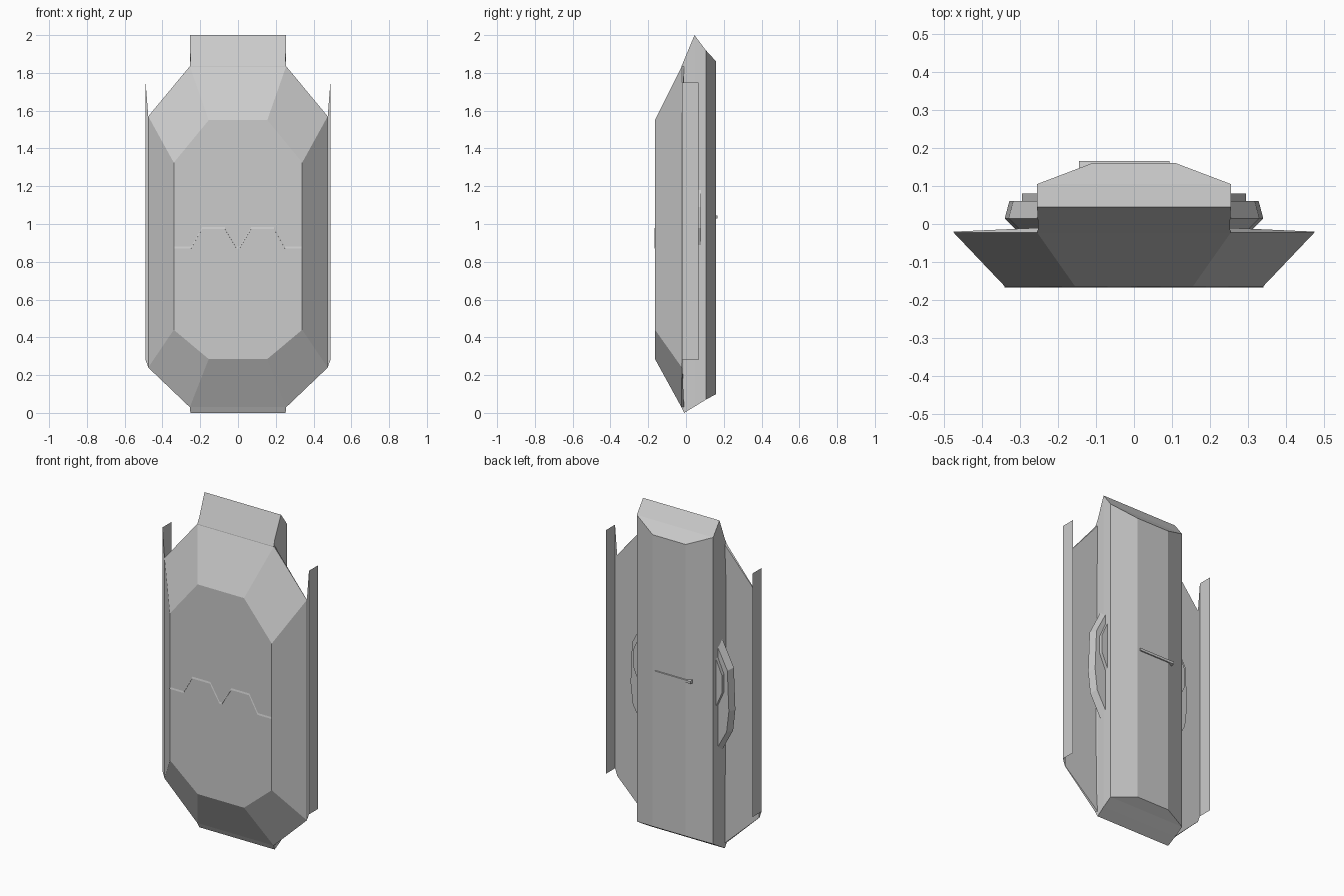
import bpy, bmesh

if "Cube" in bpy.data.objects:
    bpy.data.objects.remove(bpy.data.objects["Cube"])


def make(name, verts, faces):
    me = bpy.data.meshes.new(name)
    me.from_pydata(verts, [], faces)
    bm = bmesh.new()
    bm.from_mesh(me)
    bmesh.ops.recalc_face_normals(bm, faces=bm.faces)
    bm.to_mesh(me)
    bm.free()
    ob = bpy.data.objects.new(name, me)
    bpy.context.collection.objects.link(ob)
    return ob


def loft(name, rings):
    """Closed solid through rings with equal point counts."""
    n = len(rings[0])
    verts = [p for r in rings for p in r]
    faces = [tuple(range(n)), tuple(range(len(verts) - n, len(verts)))]
    for k in range(len(rings) - 1):
        for i in range(n):
            j = (i + 1) % n
            faces.append((k*n + i, k*n + j, k*n + n + j, k*n + n + i))
    return make(name, verts, faces)


def octagon(half):
    """Mirror a right-hand outline (x, y, z), listed bottom to top."""
    return half + [(-x, y, z) for x, y, z in reversed(half)]


# Front shell: flat octagon face sloping back to a wider rim
face = octagon([(.155, -.164, .285), (.34, -.164, .44),
                (.34, -.164, 1.325), (.155, -.164, 1.55)])
rim = octagon([(.255, -.024, .03), (.475, -.022, .24),
               (.475, -.022, 1.57), (.255, -.022, 1.835)])
back = octagon([(.25, -.01, .03), (.474, -.02, .24),
                (.474, -.02, 1.57), (.25, -.01, 1.835)])
loft("front_shell", [face, rim, back])

# Rear body: vertical columns (x, y, bottom z, top z) mirrored left and right
columns = [(.255, -.024, .03, 1.835), (.252, -.01, 0, 1.868), (.255, .045, .033, 2.0),
           (.255, .105, .07, 1.92), (.11, .16, .10, 1.86)]
verts = []
for x, y, lo, hi in columns:
    verts += [(-x, y, lo), (x, y, lo), (-x, y, hi), (x, y, hi)]
faces = [(0, 1, 3, 2), (16, 17, 19, 18)]
for k in range(0, 16, 4):
    a, b = k, k + 4
    faces += [(a, b, b+2, a+2), (a+1, b+1, b+3, a+3),
              (a, a+1, b+1, b), (a+2, a+3, b+3, b+2)]
make("rear_body", verts, faces)

# Thin side flanges and their connecting lip
for s, side in ((-1, "left"), (1, "right")):
    make(side + "_flange",
         [(s*.475, -.022, .24), (s*.489, -.022, .28), (s*.489, -.022, 1.75),
          (s*.475, -.022, 1.57), (s*.489, .065, .28), (s*.489, .065, 1.75)],
         [(0, 1, 2, 3), (1, 4, 5, 2)])

    # Faceted side grip, partly sunk in the body
    outline = [(.20, .61), (.255, .61), (.325, .74), (.34, .87),
               (.33, 1.12), (.255, 1.27), (.20, 1.27)]

    def grip_ring(y, inset):
        return [(s * (x - inset), y, .95 + (z - .95) * (1 - 2*inset)) for x, z in outline]
    loft(side + "_grip", [grip_ring(-.015, .03), grip_ring(.015, 0), grip_ring(.06, .012)])

    # Small raised pad on the grip
    pad = [(.20, .89), (.255, .89), (.295, .98), (.295, 1.09), (.255, 1.18), (.20, 1.18)]
    loft(side + "_pad", [[(s*x, y, z) for x, z in pad] for y in (.05, .08)])

# Zigzag seam on the front: upward-facing sloped ledge
path = [(-.34, .885), (-.248, .885), (-.19, .988), (-.07, .988), (-.008, .885),
        (.008, .885), (.07, .988), (.19, .988), (.248, .885), (.34, .885)]
rings = []
for x, z in path:
    rings.append([(x, -.163, z), (x, -.1665, z - .014), (x, -.163, z - .015)])
loft("front_seam", rings)

# Narrow bar across the back
loft("back_bar", [[(x, .14, 1.025), (x, .166, 1.03), (x, .166, 1.045), (x, .14, 1.05)]
                  for x in (-.145, .093)])
